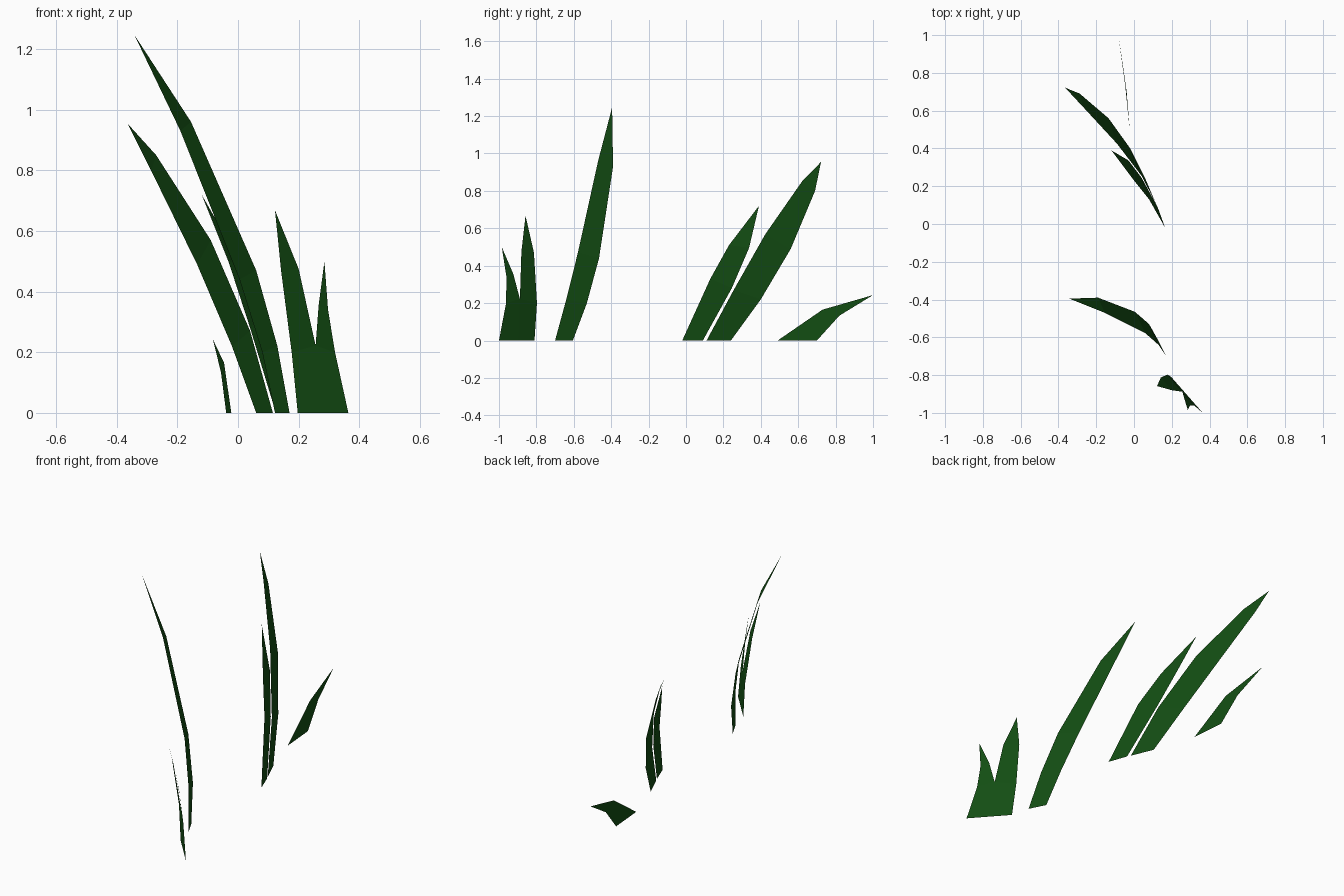
import bpy

green = bpy.data.materials.new("dark_leaf_green")
green.diffuse_color = (0.0065, 0.075, 0.0065, 1)


def add_blades(name, blades):
    """Flat-shaded sheet; each blade = (left edge, right edge, tip), edges run from base up."""
    verts, faces = [], []

    def index(p):
        if p not in verts:          # neighbouring blades share points
            verts.append(p)
        return verts.index(p)

    for left, right, tip in blades:
        l = [index(p) for p in left]
        r = [index(p) for p in right]
        for i in range(len(l) - 1):
            faces.append((l[i], r[i], r[i + 1], l[i + 1]))
        faces.append((l[-1], r[-1], index(tip)))
    mesh = bpy.data.meshes.new(name)
    mesh.from_pydata(verts, [], faces)
    mesh.materials.append(green)
    obj = bpy.data.objects.new(name, mesh)
    bpy.context.collection.objects.link(obj)
    return obj


# Tallest blade
add_blades("tall_blade", [(
    [(0.122, -0.605, 0), (0.08, -0.53, 0.20), (0.005, -0.465, 0.44), (-0.19, -0.39, 0.93)],
    [(0.17, -0.70, 0), (0.13, -0.64, 0.22), (0.06, -0.578, 0.47), (-0.155, -0.47, 0.96)],
    (-0.342, -0.395, 1.247))])

# Long leaning blade
add_blades("leaning_blade", [(
    [(0.06, 0.24, 0), (-0.02, 0.40, 0.22), (-0.135, 0.56, 0.49), (-0.287, 0.69, 0.80)],
    [(0.115, 0.11, 0), (0.04, 0.255, 0.27), (-0.09, 0.425, 0.57), (-0.27, 0.62, 0.85)],
    (-0.365, 0.722, 0.955))])

# Medium blade next to the leaning one
add_blades("medium_blade", [(
    [(0.125, 0.09, 0), (0.04, 0.245, 0.28), (-0.03, 0.337, 0.495)],
    [(0.165, -0.02, 0), (0.08, 0.13, 0.33), (0.0, 0.23, 0.51)],
    (-0.12, 0.39, 0.72))])

# Short drooping blade at the back
add_blades("drooping_blade", [(
    [(-0.039, 0.70, 0), (-0.056, 0.82, 0.133)],
    [(-0.022, 0.49, 0), (-0.046, 0.73, 0.165)],
    (-0.083, 1.0, 0.243))])

# Two joined blades at the front, sharing the valley and the base point
base, valley = (0.272, -0.895, 0), (0.256, -0.888, 0.222)
add_blades("forked_tuft", [
    ([(0.197, -0.81, 0), (0.177, -0.797, 0.20), (0.142, -0.813, 0.47)],
     [base, valley, (0.20, -0.88, 0.475)],
     (0.122, -0.858, 0.668)),
    ([base, valley, (0.266, -0.923, 0.355)],
     [(0.364, -1.0, 0), (0.32, -0.962, 0.20), (0.297, -0.96, 0.34)],
     (0.285, -0.985, 0.50))])
